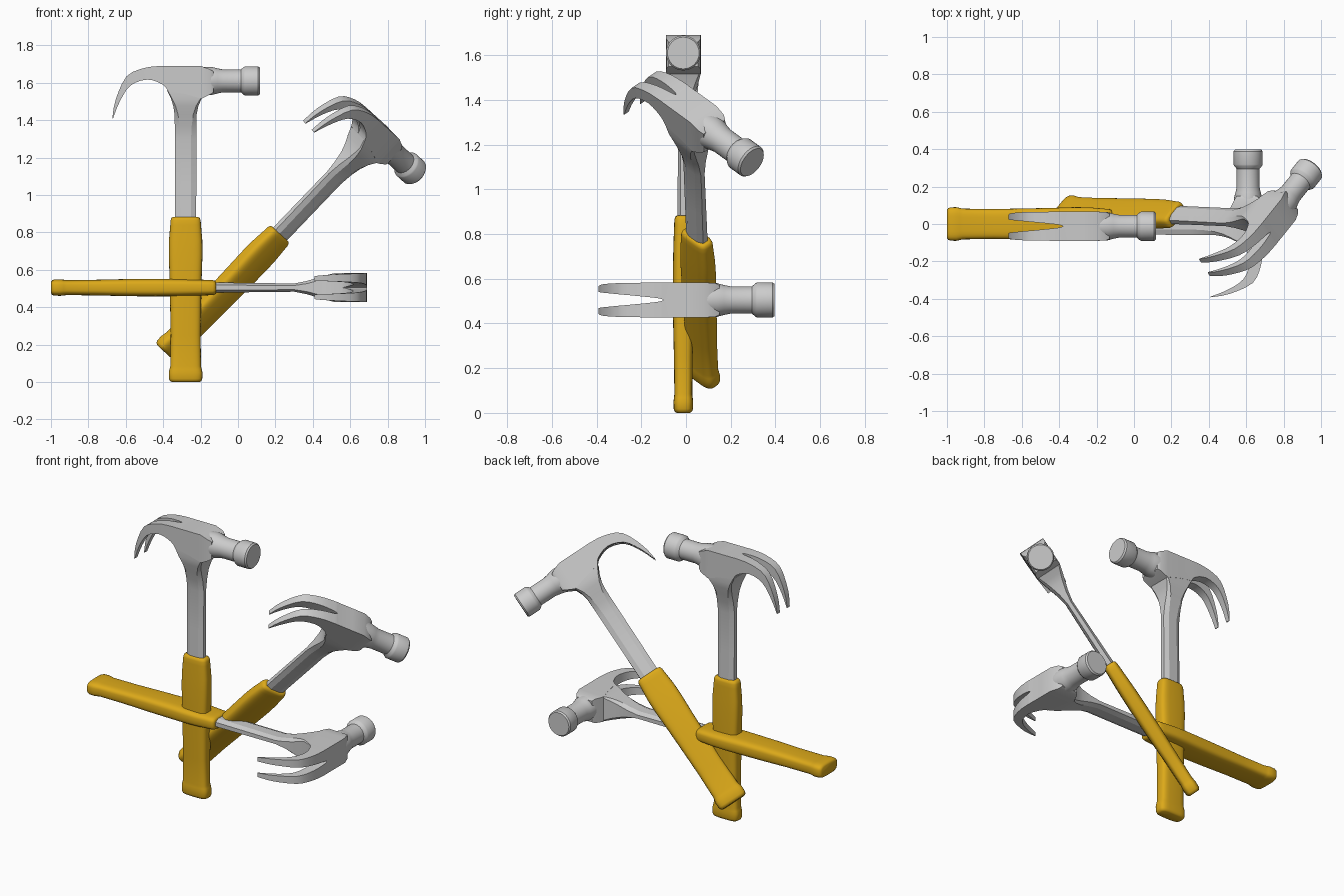
import bpy, bmesh, math
from mathutils import Vector, Matrix

if "Cube" in bpy.data.objects:
    bpy.data.objects.remove(bpy.data.objects["Cube"])

yellow = bpy.data.materials.new("yellow_rubber")
yellow.diffuse_color = (0.72, 0.40, 0.01, 1)
yellow.use_nodes = True
yellow.node_tree.nodes["Principled BSDF"].inputs["Base Color"].default_value = yellow.diffuse_color


def loft(bm, rings, skip=None):
    """Skin a list of equal-length closed rings and cap both ends."""
    vs = [[bm.verts.new(p) for p in r] for r in rings]
    n = len(rings[0])
    for i in range(len(vs) - 1):
        for j in range(n):
            if skip and skip(i, j):
                continue
            k = (j + 1) % n
            bm.faces.new((vs[i][j], vs[i][k], vs[i + 1][k], vs[i + 1][j]))
    bm.faces.new(vs[0][::-1])
    if skip is None:
        bm.faces.new(vs[-1])


def finish(bm, name):
    bmesh.ops.remove_doubles(bm, verts=bm.verts, dist=0.0005)
    bmesh.ops.recalc_face_normals(bm, faces=bm.faces)
    me = bpy.data.meshes.new(name)
    bm.to_mesh(me)
    bm.free()
    return me


def curve(pts, steps=3):
    """Catmull-Rom refinement of rows of numbers."""
    out = []
    for i in range(len(pts) - 1):
        p = [pts[max(0, min(len(pts) - 1, i + o))] for o in (-1, 0, 1, 2)]
        for s in range(steps):
            t = s / steps
            out.append([b + 0.5 * t * (c - a + t * (2 * a - 5 * b + 4 * c - d + t * (3 * (b - c) + d - a)))
                        for a, b, c, d in zip(*p)])
    return out + [list(pts[-1])]


def claw_mesh():
    # stations: top x, top z, bottom x, bottom z, half width, half slot
    claw = curve([(-.392, 1.41, -.388, 1.41, .062, .036),
                  (-.374, 1.51, -.352, 1.50, .070, .033),
                  (-.315, 1.635, -.295, 1.585, .075, .027),
                  (-.217, 1.680, -.205, 1.617, .077, .018),
                  (-.125, 1.690, -.125, 1.592, .078, .008),
                  (-.100, 1.690, -.095, 1.558, .078, 0)])
    body = [(.0, 1.69, .0, 1.54, .078, 0), (.08, 1.69, .085, 1.515, .078, 0),
            (.13, 1.672, .135, 1.54, .076, 0), (.15, 1.66, .15, 1.55, .066, 0)]
    st = claw + body
    bm = bmesh.new()
    for s in (1, -1):
        rings = [[(a, s * g, b), (a, s * w, b), (c, s * w, d), (c, s * g, d)]
                 for a, b, c, d, w, g in st]
        loft(bm, rings, lambda i, j: j == 3 and st[i][5] < 1e-6 and st[i + 1][5] < 1e-6)
        bm.faces.new([bm.verts.new(p) for p in rings[-1]])
    return finish(bm, "claw_head")


def neck_mesh():
    prof = [(.09, .075), (.14, .075), (.17, .067), (.20, .061), (.295, .061), (.31, .074),
            (.318, .078), (.388, .078), (.397, .071)]
    bm = bmesh.new()
    n = 32
    loft(bm, [[(x, r * math.cos(2 * math.pi * k / n), 1.61 + r * math.sin(2 * math.pi * k / n))
               for k in range(n)] for x, r in prof])
    return finish(bm, "striking_face")


def shaft_mesh():
    # z, x min, x max, half depth, chamfer fraction of depth and width
    st = [(.80, -.056, .056, .028, .5, .4), (1.05, -.057, .057, .025, .5, .4),
          (1.30, -.058, .058, .022, .5, .4), (1.37, -.058, .058, .036, .6, .35),
          (1.43, -.059, .059, .054, .7, .25), (1.475, -.066, .068, .067, .8, .15),
          (1.515, -.078, .085, .077, .9, .06), (1.56, -.10, .10, .077, .95, .03)]
    bm = bmesh.new()
    rings = []
    for z, a, b, h, f, g in st:
        e, c = h * f, (b - a) * g / 1.6
        rings.append([(a, -e, z), (a + c, -h, z), (b - c, -h, z), (b, -e, z),
                      (b, e, z), (b - c, h, z), (a + c, h, z), (a, e, z)])
    loft(bm, rings)
    return finish(bm, "steel_shaft")


def grip_mesh():
    # z, half width, half depth of a rounded-box section
    st = [(0, .074, .030), (.006, .084, .039), (.018, .089, .043), (.05, .090, .044),
          (.068, .086, .042), (.085, .082, .040), (.25, .080, .042), (.42, .083, .046),
          (.56, .086, .047), (.68, .090, .046), (.76, .089, .044), (.84, .082, .041),
          (.865, .080, .040), (.878, .075, .036), (.883, .066, .028)]
    n, bm, rings = 32, bmesh.new(), []
    for z, w, d in st:
        ring = []
        for k in range(n):
            c, s = math.cos(2 * math.pi * k / n), math.sin(2 * math.pi * k / n)
            ring.append((w * math.copysign(abs(c) ** .5, c), d * math.copysign(abs(s) ** .6, s), z))
        rings.append(ring)
    loft(bm, rings)
    me = finish(bm, "rubber_grip")
    me.materials.append(yellow)
    return me


def frame(origin, z_axis, x_axis):
    z = Vector(z_axis).normalized()
    x = Vector(x_axis)
    x = (x - z * x.dot(z)).normalized()
    m = Matrix((x, z.cross(x), z)).transposed().to_4x4()
    m.translation = origin
    return m


# three hammers: handle end, handle direction, striking direction
frames = {
    "upright": frame((-.28, -.012, 0), (0, 0, 1), (1, 0, 0)),
    "level": frame((-1, 0, .505), (1, 0, 0), (0, 1, 0)),
    "tilted": frame((-.385, .075, .155), (.69, -.03, .72), (.52, .68, -.52)),
}
parts = [(claw_mesh(), 35), (neck_mesh(), 35), (shaft_mesh(), 20), (grip_mesh(), 50)]
for label, m in frames.items():
    for mesh, angle in parts:
        ob = bpy.data.objects.new(f"{label}_{mesh.name}", mesh.copy())
        bpy.context.collection.objects.link(ob)
        ob.matrix_world = m
        bpy.ops.object.select_all(action='DESELECT')
        ob.select_set(True)
        bpy.context.view_layer.objects.active = ob
        bpy.ops.object.shade_smooth_by_angle(angle=math.radians(angle))
